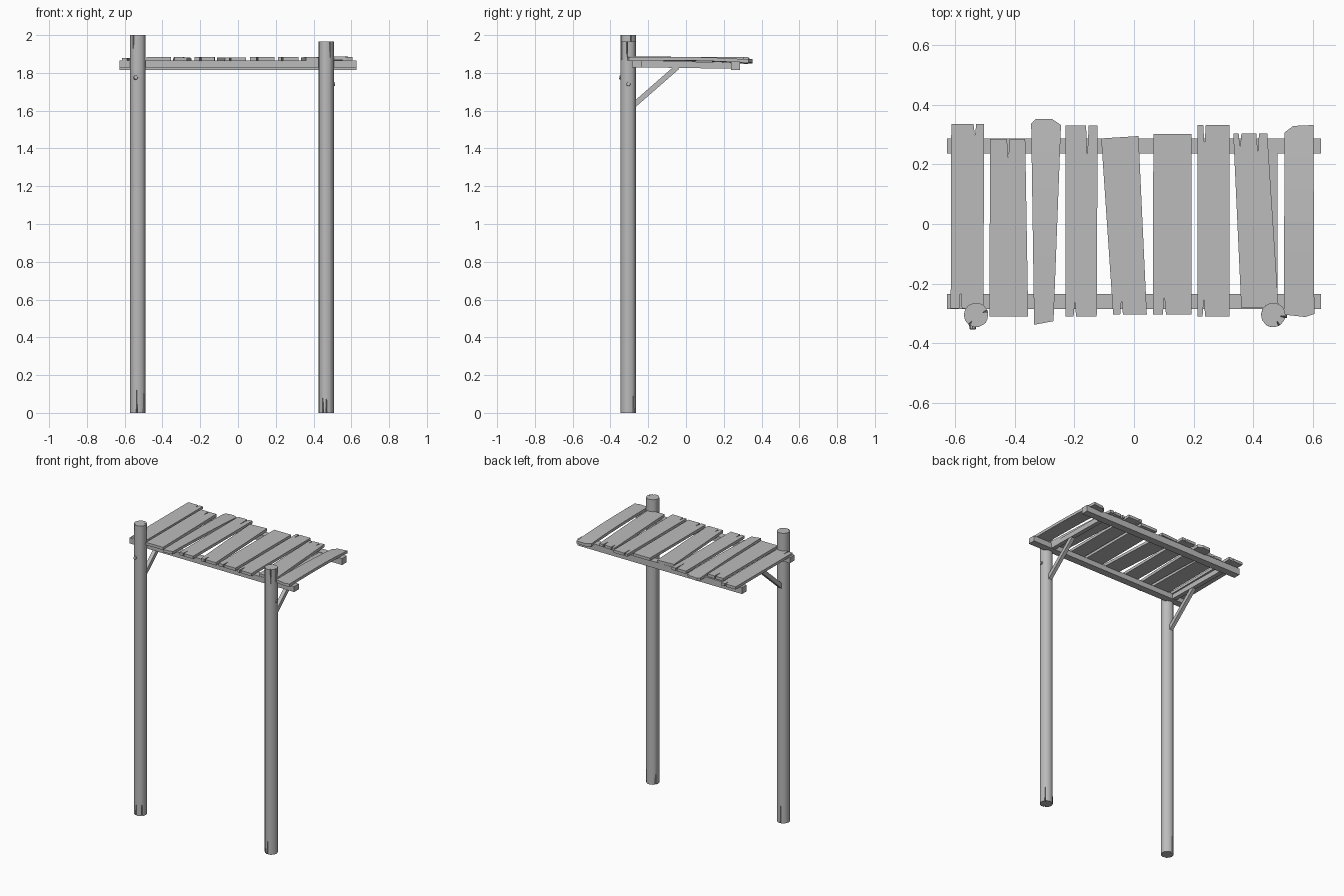
import bpy, bmesh, math
from mathutils import Vector

cube = bpy.data.objects.get("Cube")
if cube:
    bpy.data.objects.remove(cube, do_unlink=True)

wood = bpy.data.materials.new("weathered grey wood")
wood.use_nodes = True
GREY = (0.5, 0.5, 0.5, 1)
wood.diffuse_color = GREY
wood.node_tree.nodes["Principled BSDF"].inputs["Base Color"].default_value = GREY


def finish(bm, name, smooth=False):
    bmesh.ops.recalc_face_normals(bm, faces=bm.faces)
    mesh = bpy.data.meshes.new(name)
    bm.to_mesh(mesh)
    bm.free()
    mesh.materials.append(wood)
    obj = bpy.data.objects.new(name, mesh)
    bpy.context.collection.objects.link(obj)
    if smooth:
        bpy.ops.object.select_all(action='DESELECT')
        obj.select_set(True)
        bpy.context.view_layer.objects.active = obj
        bpy.ops.object.shade_smooth_by_angle(angle=math.radians(40))
    return obj


def beam(name, start, end, width, height):
    """Square timber running from start to end."""
    a, b = Vector(start), Vector(end)
    bm = bmesh.new()
    bmesh.ops.create_cube(bm, size=1)
    bmesh.ops.scale(bm, vec=(width, (b - a).length, height), verts=bm.verts)
    obj = finish(bm, name)
    obj.rotation_mode = 'QUATERNION'
    obj.rotation_quaternion = (b - a).to_track_quat('Y', 'Z')
    obj.location = (a + b) / 2


def post(name, x, y, top, cracks):
    """Round log; each crack is (angle, bottom height, top height), tapering from its end."""
    radius, sides = 0.041, 14
    levels = sorted({0, top} | {h for c in cracks for h in c[1:]})
    bm = bmesh.new()
    rings = []
    for z in levels:
        spokes = [(360 * i / sides, radius) for i in range(sides)]
        for angle, low, high in cracks:
            # cracks open at whichever end of the log they reach
            wide = low if low == 0 else high
            opened = z == wide
            spread = 5 if opened else 0.6
            depth = 0.018 if opened else 0
            spokes = [s for s in spokes if abs(s[0] - angle) > 6]
            spokes += [(angle - spread, radius), (angle, radius - depth), (angle + spread, radius)]
        spokes.sort()
        rings.append([bm.verts.new((x + r * math.cos(math.radians(a)),
                                    y + r * math.sin(math.radians(a)), z)) for a, r in spokes])
    for lower, upper in zip(rings, rings[1:]):
        for i in range(len(lower)):
            j = (i + 1) % len(lower)
            bm.faces.new((lower[i], lower[j], upper[j], upper[i]))
    bm.faces.new(rings[0])
    bm.faces.new(rings[-1])
    finish(bm, name, smooth=True)


def knot(name, x, y, z, direction):
    """Short branch stub on a log."""
    bm = bmesh.new()
    bmesh.ops.create_cone(bm, cap_ends=True, segments=8, radius1=0.016, radius2=0.01, depth=0.03)
    obj = finish(bm, name)
    obj.rotation_mode = 'QUATERNION'
    obj.rotation_quaternion = Vector(direction).to_track_quat('Z', 'Y')
    obj.location = (x, y, z)


def split(where, depth):
    """Narrow V notch in a plank end."""
    return [(where - 0.04, 0), (where, depth), (where + 0.04, 0)]


def plank(name, front, back, ends, front_cut=(), back_cut=(), droop=0, twist=0, lift=0):
    """Board from a notched outline, thickened, then bent and twisted along its length."""
    thick, base = 0.019, 1.864
    y0, y1 = ends

    def edge(span, cut, y, sign):
        cut = list(cut)
        if not cut or cut[0][0] > 0:
            cut.insert(0, (0, 0))
        if cut[-1][0] < 1:
            cut.append((1, 0))
        return [(span[0] + f * (span[1] - span[0]), y + sign * d, 0) for f, d in cut]

    outline = edge(front, front_cut, y0, 1) + edge(back, back_cut, y1, -1)[::-1]
    bm = bmesh.new()
    bm.faces.new([bm.verts.new(p) for p in outline])
    if droop or twist:
        for k in range(1, 6):
            bmesh.ops.bisect_plane(bm, geom=bm.verts[:] + bm.edges[:] + bm.faces[:],
                                   plane_co=(0, y0 + (y1 - y0) * k / 6, 0), plane_no=(0, 1, 0))
    grown = bmesh.ops.extrude_face_region(bm, geom=bm.faces[:])
    for v in grown["geom"]:
        if isinstance(v, bmesh.types.BMVert):
            v.co.z += thick
    middle = (front[0] + front[1] + back[0] + back[1]) / 4
    for v in bm.verts:
        t = (v.co.y - y0) / (y1 - y0)
        v.co.z += base + lift - droop * t ** 3 + twist * (v.co.x - middle) * (t - 0.4)
    finish(bm, name)


# Upright logs
post("right_post", -0.53, -0.305, 2.0,
     [(262, 0, 0.2), (318, 0, 0.12), (100, 0, 0.18), (235, 1.9, 2.0), (20, 1.88, 2.0)])
post("left_post", 0.467, -0.305, 1.965,
     [(272, 0, 0.3), (245, 0, 0.1), (40, 0, 0.18), (150, 0, 0.14), (300, 1.85, 1.965), (350, 1.86, 1.965)])
knot("right_post_knot", -0.541, -0.338, 1.775, (0, -1, 0.1))
knot("left_post_knot", 0.498, -0.305, 1.74, (1, 0, 0.1))

# Frame rails along the deck
beam("front_rail", (-0.628, -0.26, 1.847), (0.628, -0.26, 1.847), 0.05, 0.038)
beam("back_rail", (-0.628, 0.262, 1.837), (0.628, 0.262, 1.837), 0.05, 0.044)

# Joists and diagonal braces at each post
for side, x in (("right", -0.53), ("left", 0.467)):
    beam(side + "_joist", (x, -0.27, 1.847), (x, 0.24, 1.839), 0.03, 0.034)
    beam(side + "_brace", (x, -0.285, 1.622), (x, -0.045, 1.832), 0.025, 0.028)

# Deck planks, from the right end to the left end
plank("plank_1", (-0.615, -0.505), (-0.613, -0.503), (-0.283, 0.335),
      split(0.3, 0.06), split(0.72, 0.04), lift=-0.004)
plank("plank_2", (-0.485, -0.355), (-0.483, -0.365), (-0.31, 0.285),
      back_cut=split(0.52, 0.065))
plank("plank_3", (-0.335, -0.27), (-0.345, -0.245), (-0.338, 0.352),
      [(0, 0), (1, 0.012)], [(0, 0.015), (0.15, 0), (0.7, 0), (1, 0.02)], droop=0.012, twist=0.08)
plank("plank_4", (-0.23, -0.125), (-0.23, -0.122), (-0.31, 0.33),
      split(0.3, 0.05), split(0.68, 0.1))
plank("plank_5", (-0.07, 0.043), (-0.11, 0.015), (-0.303, 0.295),
      split(0.25, 0.05), [(0, 0.008), (1, 0)], lift=-0.002)
plank("plank_6", (0.063, 0.193), (0.065, 0.193), (-0.303, 0.302), split(0.3, 0.06))
plank("plank_7", (0.213, 0.32), (0.213, 0.32), (-0.31, 0.332),
      split(0.2, 0.06), split(0.22, 0.07))
plank("plank_8", (0.36, 0.485), (0.333, 0.447), (-0.282, 0.304),
      back_cut=split(0.2, 0.05) + split(0.72, 0.06), twist=0.06)
plank("plank_9", (0.503, 0.605), (0.505, 0.602), (-0.312, 0.332),
      [(0, 0.008), (0.7, 0), (1, 0.01)], [(0, 0.025), (0.3, 0.003), (1, 0)],
      droop=0.018, twist=0.1, lift=0.003)
